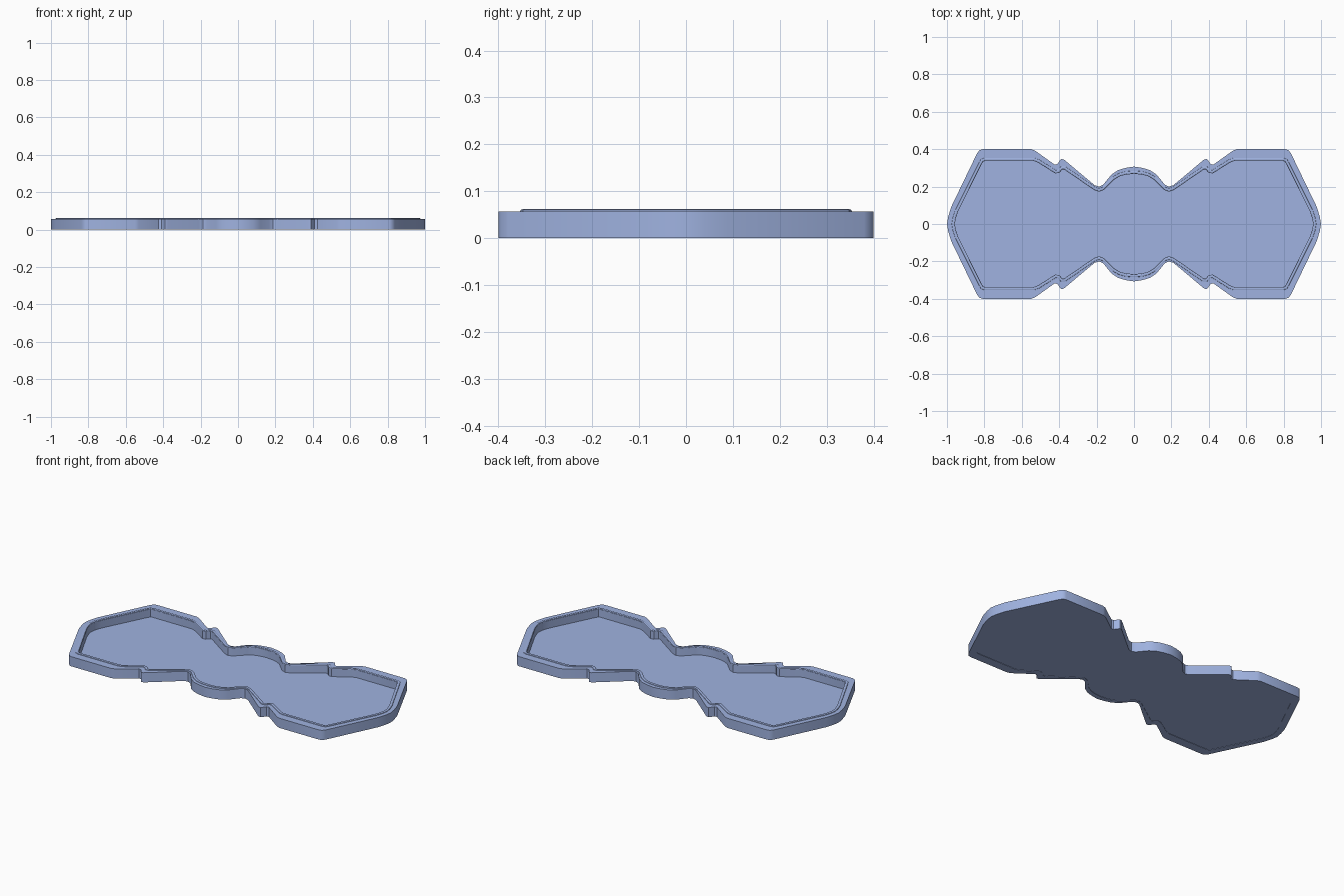
import bpy, bmesh
from mathutils import Vector

if "Cube" in bpy.data.objects:
    bpy.data.objects.remove(bpy.data.objects["Cube"])

# Quarter outlines, from the right tip round to the back centre
OUTER = [(1, 0), (.993, .04), (.978, .09), (.838, .38), (.825, .395), (.81, .4),
         (.55, .4), (.53, .393), (.425, .318), (.41, .32), (.39, .348), (.375, .345),
         (.21, .207), (.187, .2), (.165, .21), (.12, .265), (.085, .288), (.045, .3), (0, .307)]
RIM = [(.967, 0), (.961, .035), (.948, .072), (.822, .325), (.812, .341), (.797, .346),
       (.535, .346), (.51, .337), (.42, .28), (.405, .281), (.387, .3), (.37, .3),
       (.21, .19), (.187, .182), (.165, .19), (.11, .245), (.08, .263), (.045, .273), (0, .277)]


def full_loop(quarter):
    """Mirror a quarter outline into a closed anticlockwise loop."""
    half = quarter + [(-x, y) for x, y in reversed(quarter[:-1])]
    return [Vector(p) for p in half + [(x, -y) for x, y in reversed(half[1:-1])]]


def offset(loop, d):
    """Move a loop outwards by d, mitred at the corners."""
    out = []
    n = len(loop)
    for i, p in enumerate(loop):
        a = (p - loop[i - 1]).normalized()
        b = (loop[(i + 1) % n] - p).normalized()
        na, nb = Vector((a.y, -a.x)), Vector((b.y, -b.x))
        out.append(p + (na + nb) * (d / (1 + na.dot(nb))))
    return out


def loft(name, rings, closed, mat):
    """Skin (loop, z) rings; cap both ends, or join last to first."""
    bm = bmesh.new()
    rows = [[bm.verts.new((p.x, p.y, z)) for p in loop] for loop, z in rings]
    n = len(rows[0])
    pairs = list(zip(rows, rows[1:]))
    if closed:
        pairs.append((rows[-1], rows[0]))
    else:
        bm.faces.new(rows[0][::-1])
        bm.faces.new(rows[-1])
    for a, b in pairs:
        for i in range(n):
            j = (i + 1) % n
            bm.faces.new((a[i], a[j], b[j], b[i]))
    bmesh.ops.recalc_face_normals(bm, faces=bm.faces)
    me = bpy.data.meshes.new(name)
    bm.to_mesh(me)
    bm.free()
    ob = bpy.data.objects.new(name, me)
    bpy.context.collection.objects.link(ob)
    me.materials.append(mat)
    bpy.ops.object.select_all(action='DESELECT')
    ob.select_set(True)
    bpy.context.view_layer.objects.active = ob
    bpy.ops.object.shade_smooth_by_angle(angle=0.6)
    return ob


blue = bpy.data.materials.new("blue")
blue.diffuse_color = (.35, .45, .75, 1)
blue.use_nodes = True
blue.node_tree.nodes["Principled BSDF"].inputs["Base Color"].default_value = blue.diffuse_color

outer, rim = full_loop(OUTER), full_loop(RIM)
inner = offset(rim, -.009)

# Tray: shallow recess below, outer wall, flat top, inner wall, floor
loft("tray", [(rim, .002), (rim, 0), (outer, 0), (outer, .057),
              (inner, .057), (inner, .012)], False, blue)

# Raised bead running round the top of the wall
loft("rim_bead", [(offset(rim, .008), .056), (offset(rim, .007), .06),
                  (offset(rim, .003), .0615), (offset(rim, -.003), .0615),
                  (offset(rim, -.007), .06), (offset(rim, -.008), .056)], True, blue)
